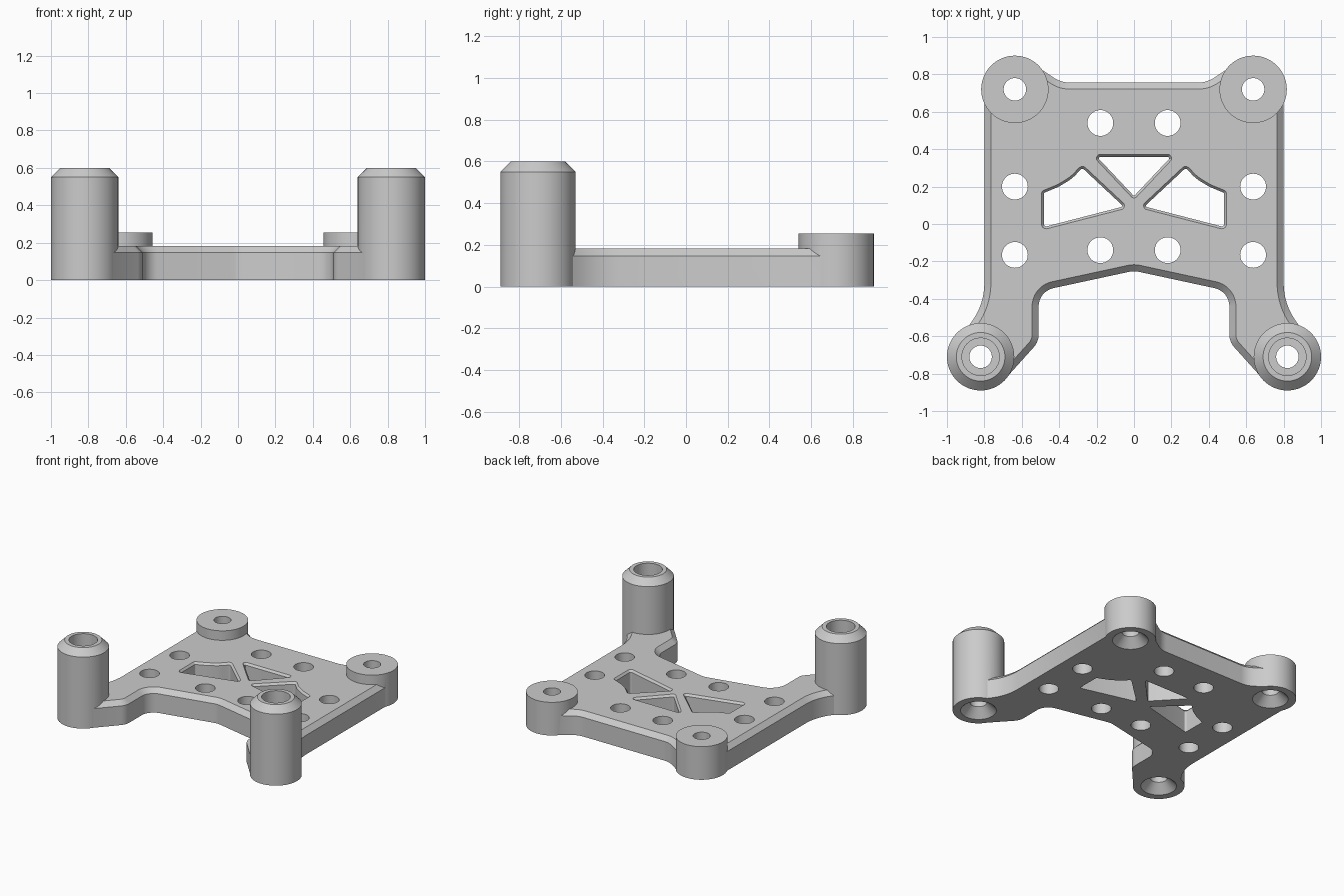
import bpy, bmesh
from math import pi, sin, cos, tan
from mathutils import Vector

old = bpy.data.objects.get("Cube")
if old:
    bpy.data.objects.remove(old, do_unlink=True)

grey = bpy.data.materials.new("matte grey")
grey.use_nodes = True
colour = (0.6, 0.6, 0.6, 1)
grey.diffuse_color = colour
grey.node_tree.nodes["Principled BSDF"].inputs["Base Color"].default_value = colour


def rounded(corners, steps=8):
    """Round each (x, y, radius) corner of a closed outline."""
    pts = [Vector(c[:2]) for c in corners]
    out = []
    for i, p in enumerate(pts):
        r = corners[i][2]
        if r == 0:
            out.append(p)
            continue
        a = (pts[i - 1] - p).normalized()
        b = (pts[(i + 1) % len(pts)] - p).normalized()
        half = a.angle(b) / 2
        centre = p + (a + b).normalized() * (r / sin(half))
        start = p + a * (r / tan(half)) - centre
        end = p + b * (r / tan(half)) - centre
        for k in range(steps + 1):
            out.append(centre + start.lerp(end, k / steps).normalized() * r)
    return out


def offset(pts, d):
    """Move a counter-clockwise outline inwards by d."""
    out = []
    for i, p in enumerate(pts):
        a = (p - pts[i - 1]).normalized()
        b = (pts[(i + 1) % len(pts)] - p).normalized()
        n1, n2 = Vector((-a.y, a.x)), Vector((-b.y, b.x))
        out.append(p + (n1 + n2) * (d / (1 + n1.dot(n2))))
    return out


def make(name, rings):
    """Skin stacked rings of 3D points into a closed solid."""
    bm = bmesh.new()
    loops = [[bm.verts.new(p) for p in ring] for ring in rings]
    n = len(loops[0])
    for lo, hi in zip(loops, loops[1:]):
        for i in range(n):
            j = (i + 1) % n
            bm.faces.new((lo[i], lo[j], hi[j], hi[i]))
    bm.faces.new(loops[0][::-1])
    bm.faces.new(loops[-1])
    bmesh.ops.recalc_face_normals(bm, faces=bm.faces)
    mesh = bpy.data.meshes.new(name)
    bm.to_mesh(mesh)
    bm.free()
    mesh.materials.append(grey)
    obj = bpy.data.objects.new(name, mesh)
    bpy.context.collection.objects.link(obj)
    return obj


def prism(name, pts, levels):
    return make(name, [[(p.x, p.y, z) for p in offset(pts, d)] for z, d in levels])


def turned(name, x, y, profile, sides=64):
    ang = [2 * pi * i / sides for i in range(sides)]
    return make(name, [[(x + r * cos(a), y + r * sin(a), z) for a in ang] for r, z in profile])


def combine(target, tool, operation):
    mod = target.modifiers.new(operation, "BOOLEAN")
    mod.operation, mod.solver, mod.object = operation, "EXACT", tool
    bpy.context.view_layer.objects.active = target
    bpy.ops.object.modifier_apply(modifier=mod.name)
    bpy.data.objects.remove(tool, do_unlink=True)


# Plate with arms and a chamfered top rim
TOP, RIM = 0.182, 0.147
right = [(0.51, -0.36, 0.1), (0.51, -0.63, 0.1), (0.69, -0.83, 0), (0.8, -0.75, 0),
         (0.91, -0.58, 0), (0.8, -0.43, 0.35), (0.8, 0.7, 0), (0.64, 0.75, 0),
         (0.5, 0.83, 0), (0.39, 0.756, 0.16)]
corners = [(0, -0.25, 0.12)] + right + [(-x, y, r) for x, y, r in reversed(right)]
plate = prism("mounting_plate", rounded(corners), [(0, 0), (RIM, 0), (TOP, 0.035)])

# Rear bosses and tall front posts
for s in (-1, 1):
    combine(plate, turned("rear_boss", s * 0.637, 0.72, [(0.18, 0), (0.18, 0.255)]), "UNION")
    combine(plate, turned("front_post", s * 0.82, -0.71,
                          [(0.18, 0), (0.18, 0.55), (0.13, 0.6)]), "UNION")

# Countersunk fixing holes, post sockets and plain holes
sink = [(0.145, -0.02), (0.06, 0.065)]
for s in (-1, 1):
    combine(plate, turned("boss_hole", s * 0.637, 0.72, sink + [(0.06, 0.4)]), "DIFFERENCE")
    combine(plate, turned("post_hole", s * 0.82, -0.71,
                          sink + [(0.06, 0.2), (0.1, 0.2), (0.1, 0.7)]), "DIFFERENCE")
    for x, y in ((0.18, 0.54), (0.637, 0.2), (0.637, -0.165), (0.18, -0.14)):
        combine(plate, turned("plain_hole", s * x, y, [(0.069, -0.1), (0.069, 0.3)], 40), "DIFFERENCE")

# Three windows with a small chamfer on the top edge
side = [(0.03, 0.087, 0.02), (0.495, -0.033, 0.025), (0.495, 0.175, 0.02),
        (0.41, 0.21, 0.2), (0.34, 0.252, 0.2), (0.277, 0.318, 0.025)]
centre = [(0, 0.13, 0.02), (0.228, 0.372, 0.02), (-0.228, 0.372, 0.02)]
mirrored = [(-x, y, r) for x, y, r in reversed(side)]
cut_levels = [(-0.1, 0.013), (TOP - 0.016, 0.013), (TOP, 0), (TOP + 0.004, -0.003)]
for outline in (side, mirrored, centre):
    combine(plate, prism("window", rounded(outline, 5), cut_levels), "DIFFERENCE")

bpy.ops.object.select_all(action="DESELECT")
plate.select_set(True)
bpy.context.view_layer.objects.active = plate
bpy.ops.object.shade_smooth_by_angle(angle=0.5)
